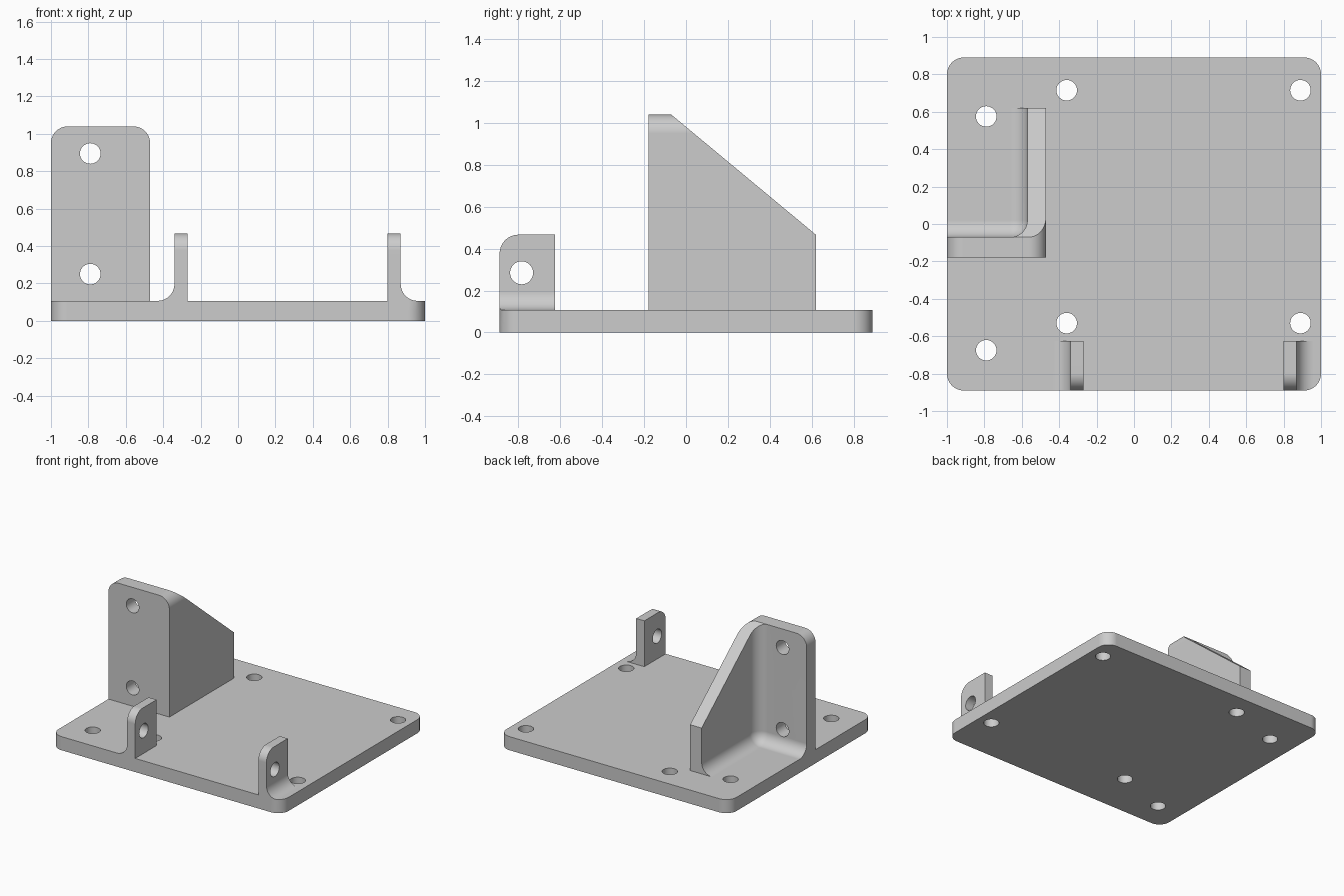
import bpy, bmesh
from math import tan, pi
from mathutils import Vector

if "Cube" in bpy.data.objects:
    bpy.data.objects.remove(bpy.data.objects["Cube"], do_unlink=True)

grey = bpy.data.materials.new("plain grey")
grey.use_nodes = True
colour = (0.604, 0.604, 0.604, 1)
grey.diffuse_color = colour
grey.node_tree.nodes["Principled BSDF"].inputs["Base Color"].default_value = colour

FLOOR = 0.107    # top of the base plate
R = 0.09         # radius of every fillet and rounded corner
HOLE = 0.055     # hole radius
EMBED = 0.05     # how deep the uprights start inside the base


def outline(corners, steps=10):
    """Polygon from (u, v) or (u, v, radius) corners, with arcs at the radii."""
    pts = []
    for i, c in enumerate(corners):
        p = Vector(c[:2])
        if len(c) == 2:
            pts.append(p)
            continue
        a = (Vector(corners[i - 1][:2]) - p).normalized()
        b = (Vector(corners[(i + 1) % len(corners)][:2]) - p).normalized()
        radius = c[2]
        reach = radius / tan(a.angle(b) / 2)
        centre = p + (a + b).normalized() * (reach ** 2 + radius ** 2) ** 0.5
        start = (p + a * reach - centre).normalized()
        end = (p + b * reach - centre).normalized()
        pts += [centre + start.slerp(end, k / steps) * radius for k in range(steps + 1)]
    return pts


def finish(name, bm):
    bmesh.ops.recalc_face_normals(bm, faces=bm.faces)
    mesh = bpy.data.meshes.new(name)
    bm.to_mesh(mesh)
    bm.free()
    mesh.materials.append(grey)
    obj = bpy.data.objects.new(name, mesh)
    bpy.context.collection.objects.link(obj)
    return obj


def prism(name, pts, axis, lo, hi):
    """Extrude a 2D outline along an axis from lo to hi."""
    place = {"x": lambda u, v, w: (w, u, v),
             "y": lambda u, v, w: (u, w, v),
             "z": lambda u, v, w: (u, v, w)}[axis]
    bm = bmesh.new()
    low, high = ([bm.verts.new(place(u, v, w)) for u, v in pts] for w in (lo, hi))
    bm.faces.new(low)
    bm.faces.new(high)
    for i in range(len(pts)):
        bm.faces.new((low[i - 1], low[i], high[i], high[i - 1]))
    return finish(name, bm)


def combine(target, operation, tool):
    """Apply a boolean and discard the tool."""
    bpy.context.view_layer.objects.active = target
    mod = target.modifiers.new("cut", "BOOLEAN")
    mod.operation, mod.solver, mod.object = operation, "EXACT", tool
    bpy.ops.object.modifier_apply(modifier=mod.name)
    bpy.data.objects.remove(tool, do_unlink=True)


def drill(target, u, v, axis, lo, hi):
    square = [(u + s * HOLE, v + t * HOLE, HOLE)
              for s, t in ((-1, -1), (1, -1), (1, 1), (-1, 1))]
    pts = outline(square, 8)
    # drop the repeated point where neighbouring arcs meet
    pts = [p for i, p in enumerate(pts) if (p - pts[i - 1]).length > 1e-5]
    combine(target, "DIFFERENCE", prism("drill", pts, axis, lo, hi))


# Base plate with rounded corners
plan = outline([(-1, -0.89, R), (1, -0.89, R), (1, 0.89, R), (-1, 0.89, R)])
plate = prism("mounting_plate", plan, "z", 0, FLOOR)

# Corner bracket: front outline crossed with the sloping side outline
bracket = prism("corner_bracket", outline(
    [(-1, EMBED), (-0.47, EMBED), (-0.47, 1.04, R), (-1, 1.04, R)]), "y", -0.18, 0.62)
side = outline([(-0.3, 0), (-0.3, 1.2), (-0.07, 1.2), (-0.07, 1.04), (0.62, 0.467),
                (0.7, 0.4), (0.7, 0)])
combine(bracket, "INTERSECT", prism("bracket_side", side, "x", -1.2, -0.3))

# Hollow behind the bracket, its three inner edges filleted
inner = Vector((-0.57, -0.07, FLOOR))
far = Vector((-1.2, 0.8, 1.3))
bm = bmesh.new()
bmesh.ops.create_cube(bm, size=1)
for v in bm.verts:
    v.co = [a if c > 0 else b for c, a, b in
            zip((v.co.x, -v.co.y, -v.co.z), inner, far)]
edges = [e for e in bm.edges if any((v.co - inner).length < 1e-5 for v in e.verts)]
bmesh.ops.bevel(bm, geom=edges, offset=R, segments=10, profile=0.5, affect="EDGES")
combine(bracket, "DIFFERENCE", finish("hollow", bm))
for z in (0.25, 0.895):
    drill(bracket, -0.79, z, "y", -0.4, 0.2)
combine(plate, "UNION", bracket)

# Pair of front tabs, mirrored, each with a fillet on its outer foot
MIDDLE = 0.265
for sign in (-1, 1):
    foot = [(0.535, EMBED), (0.535, 0.467), (0.605, 0.467), (0.605, FLOOR, R),
            (0.705, FLOOR), (0.705, EMBED)]
    tab = prism("tab", outline([(MIDDLE + sign * c[0], *c[1:]) for c in foot]),
                "y", -0.89, -0.625)
    face = outline([(-0.89, 0), (-0.89, 0.467, R), (-0.5, 0.467), (-0.5, 0)])
    combine(tab, "INTERSECT", prism("tab_face", face, "x", -1, 1.2))
    combine(tab, "INTERSECT", prism("tab_limit", plan, "z", 0, 1))
    drill(tab, -0.785, 0.285, "x", -1, 1.2)
    combine(plate, "UNION", tab)

# Mounting holes through the base
holes = [(-0.79, 0.575), (-0.79, -0.675)]
holes += [(x, y) for x in (-0.36, 0.89) for y in (0.715, -0.53)]
for x, y in holes:
    drill(plate, x, y, "z", -0.1, 0.2)

# Smooth fillets, crisp edges, flat panels
bpy.ops.object.select_all(action="DESELECT")
plate.select_set(True)
bpy.context.view_layer.objects.active = plate
bpy.ops.object.shade_smooth_by_angle(angle=pi / 6)
weights = plate.modifiers.new("flat_panels", "WEIGHTED_NORMAL")
weights.keep_sharp = True
